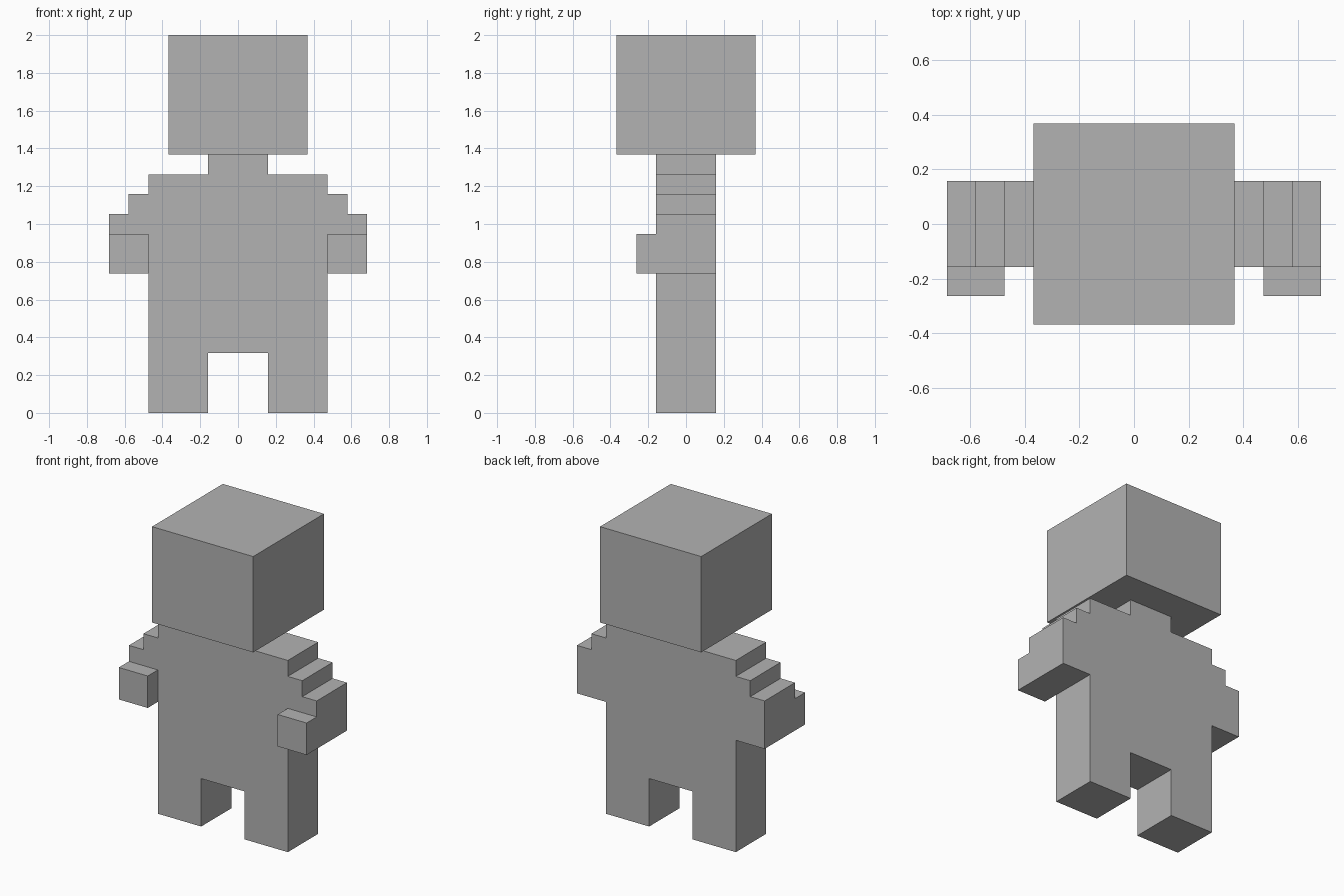
import bpy
import bmesh

cube = bpy.data.objects.get("Cube")
if cube:
    bpy.data.objects.remove(cube, do_unlink=True)

U = 2 / 19  # one block of the figure's grid

# Single plain grey
grey = bpy.data.materials.new("plain_grey")
grey.use_nodes = True
colour = (0.45, 0.45, 0.45, 1)
grey.diffuse_color = colour
grey.node_tree.nodes["Principled BSDF"].inputs["Base Color"].default_value = colour


def extrude_profile(name, points, front, back):
    """Extrude an (x, z) outline from front to back, in blocks."""
    bm = bmesh.new()
    face = bm.faces.new([bm.verts.new((x * U, front * U, z * U)) for x, z in points])
    result = bmesh.ops.extrude_face_region(bm, geom=[face])
    verts = [g for g in result["geom"] if isinstance(g, bmesh.types.BMVert)]
    bmesh.ops.translate(bm, verts=verts, vec=(0, (back - front) * U, 0))
    bmesh.ops.recalc_face_normals(bm, faces=bm.faces)
    mesh = bpy.data.meshes.new(name)
    bm.to_mesh(mesh)
    bm.free()
    mesh.materials.append(grey)
    obj = bpy.data.objects.new(name, mesh)
    bpy.context.collection.objects.link(obj)
    return obj


def block(name, x0, x1, z0, z1, front, back):
    return extrude_profile(name, [(x0, z0), (x1, z0), (x1, z1), (x0, z1)], front, back)


# Body: legs, torso, stepped shoulders, arms and neck in one mirrored outline
half = [(1.5, 3), (1.5, 0), (4.5, 0), (4.5, 7), (6.5, 7), (6.5, 10), (5.5, 10),
        (5.5, 11), (4.5, 11), (4.5, 12), (1.5, 12), (1.5, 13)]
outline = half + [(-x, z) for x, z in reversed(half)]
extrude_profile("body", outline, -1.5, 1.5)

# Head
block("head", -3.5, 3.5, 13, 19, -3.5, 3.5)

# Hands reaching forward
block("left_hand", 4.5, 6.5, 7, 9, -2.5, -1.5)
block("right_hand", -6.5, -4.5, 7, 9, -2.5, -1.5)
